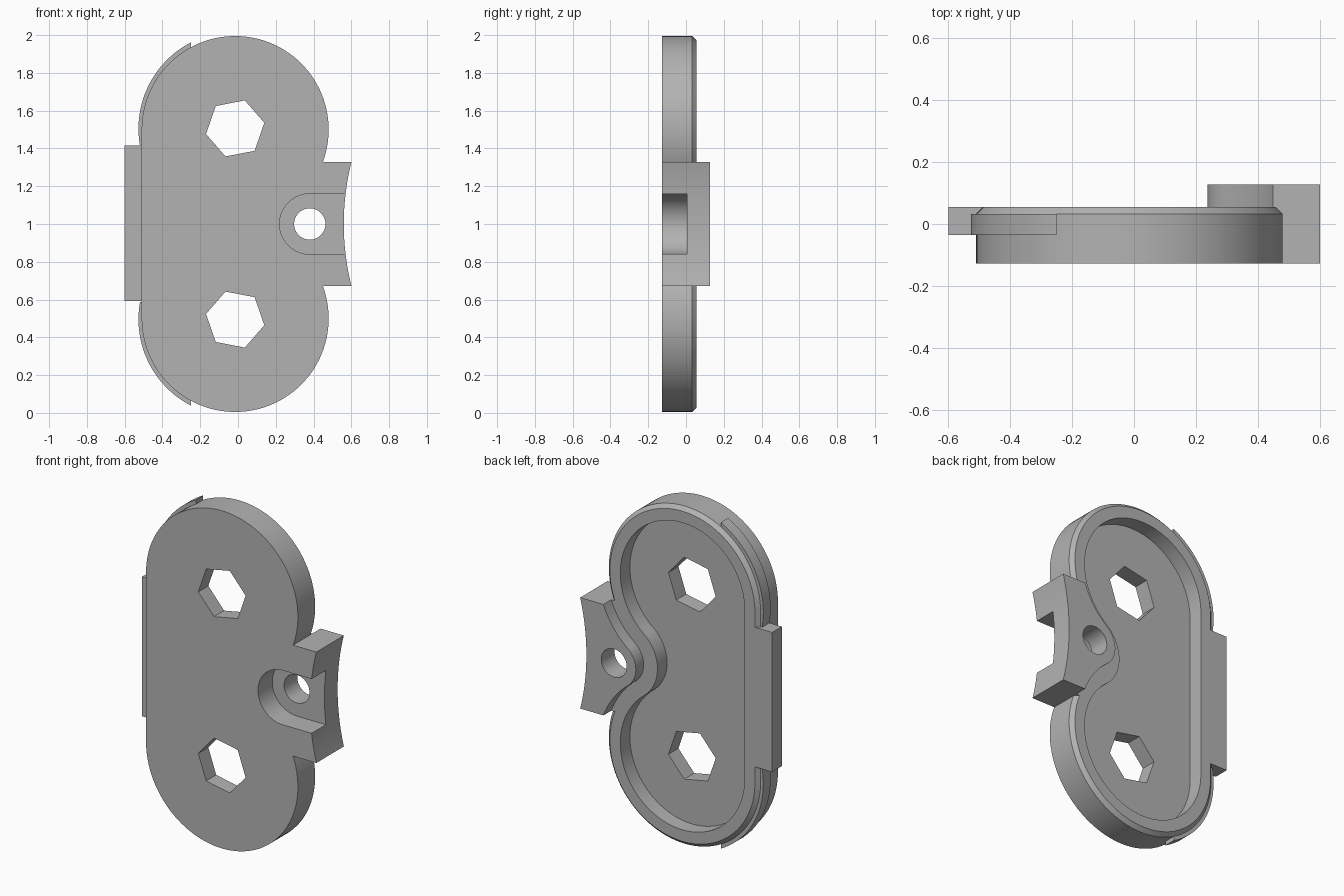
import bpy, bmesh
from math import sin, cos, asin, atan2, hypot, pi, radians, sqrt

if "Cube" in bpy.data.objects:
    bpy.data.objects.remove(bpy.data.objects["Cube"])

grey = bpy.data.materials.new("plain grey")
grey.use_nodes = True
grey.diffuse_color = (0.45, 0.45, 0.45, 1)
grey.node_tree.nodes["Principled BSDF"].inputs["Base Color"].default_value = (0.45, 0.45, 0.45, 1)

# Main layout: two round ends and a screw boss that touches both
CX, LOW, HIGH, R = -0.015, 0.5, 1.5, 0.495
BX, BZ = 0.38, 1.0
FRONT, BACK, RIM, FLOOR = -0.128, 0.128, 0.055, -0.035
REACH = hypot(BX - CX, BZ - LOW)
TOUCH = atan2(BZ - LOW, BX - CX)


def arc(cx, cz, r, start, end, n=48):
    return [(cx + r * cos(start + (end - start) * i / n),
             cz + r * sin(start + (end - start) * i / n)) for i in range(n + 1)]


def boss_arc(d):
    return arc(BX, BZ, REACH - R + d, pi + TOUCH, pi - TOUCH, 40)[1:-1]


def outline(d):
    """Plate outline moved inward by d."""
    return (arc(CX, LOW, R - d, pi, 2 * pi + TOUCH, 72) + boss_arc(d)
            + arc(CX, HIGH, R - d, -TOUCH, pi, 72))


def lug_outline(d):
    """Side lug: follows the plate inside, ends in a hollow arc outside."""
    half, r = 0.327, R - d
    a = asin((half - (HIGH - BZ)) / r)
    big = 1.34
    sweep = asin(half / big)
    mid = 0.56 + big
    return (arc(CX, LOW, r, -a, TOUCH, 16) + boss_arc(d)
            + arc(CX, HIGH, r, -TOUCH, a, 16)
            + arc(mid, BZ, big, pi - sweep, pi + sweep, 24))


def loft(name, layers):
    """Solid through (outline, y) layers with equal point counts."""
    bm = bmesh.new()
    rings = [[bm.verts.new((x, y, z)) for x, z in pts] for pts, y in layers]
    n = len(rings[0])
    for lo, hi in zip(rings, rings[1:]):
        for i in range(n):
            j = (i + 1) % n
            bm.faces.new((lo[i], lo[j], hi[j], hi[i]))
    bm.faces.new(rings[0][::-1])
    bm.faces.new(rings[-1])
    bmesh.ops.recalc_face_normals(bm, faces=bm.faces)
    mesh = bpy.data.meshes.new(name)
    bm.to_mesh(mesh)
    bm.free()
    mesh.materials.append(grey)
    obj = bpy.data.objects.new(name, mesh)
    bpy.context.collection.objects.link(obj)
    return obj


def prism(name, pts, y0, y1):
    return loft(name, [(pts, y0), (pts, y1)])


def combine(target, other, operation):
    mod = target.modifiers.new(operation.lower(), 'BOOLEAN')
    mod.operation, mod.solver, mod.object = operation, 'EXACT', other
    bpy.context.view_layer.objects.active = target
    bpy.ops.object.modifier_apply(modifier=mod.name)
    bpy.data.objects.remove(other)


# Tray plate with chamfered rim and sunken floor
plate = loft("tray_plate", [(outline(0), FRONT), (outline(0), 0.033), (outline(0.022), RIM),
                            (outline(0.09), RIM), (outline(0.09), FLOOR)])

# Lug with raised boss
lug = loft("lug", [(lug_outline(0.03), FRONT), (lug_outline(0.03), RIM),
                   (lug_outline(0), RIM), (lug_outline(0), BACK)])
combine(plate, lug, 'UNION')

# Front pocket and screw hole in the lug
pocket = arc(BX, BZ, 0.16, pi / 2, 3 * pi / 2) + [(0.8, BZ - 0.16), (0.8, BZ + 0.16)]
combine(plate, prism("pocket_cutter", pocket, -0.3, 0.005), 'DIFFERENCE')
combine(plate, prism("screw_cutter", arc(BX, BZ, 0.083, 0, 2 * pi)[:-1], -0.3, 0.3), 'DIFFERENCE')

# Hexagonal windows, mirrored top and bottom
for cz, turn in ((HIGH + 0.006, 11), (LOW - 0.006, -11)):
    t = radians(turn)
    hexagon = arc(CX, cz, 0.157, t, t + 2 * pi, 6)[:-1]
    combine(plate, prism("hex_cutter", hexagon, -0.3, 0.3), 'DIFFERENCE')

# Side tab
tab = [(-0.6, 0.592), (-0.475, 0.592), (-0.475, 1.415), (-0.6, 1.415)]
prism("side_tab", tab, FLOOR, RIM)

# Thin snap lips around the side of each round end
for name, cz, s in (("upper_lip", HIGH, 1), ("lower_lip", LOW, -1)):
    def lip_edge(r):
        end = atan2(sqrt(r * r - 0.237 ** 2), -0.237)
        return [(x, cz + s * (z + 0.005)) for x, z in arc(-0.013, 0, r, end, pi + 0.18)]
    prism(name, lip_edge(0.514) + lip_edge(0.485)[::-1], FLOOR, 0.033)

# Smooth the round walls, keep the edges crisp
for obj in bpy.context.collection.objects:
    if obj.type == 'MESH':
        bpy.ops.object.select_all(action='DESELECT')
        obj.select_set(True)
        bpy.context.view_layer.objects.active = obj
        bpy.ops.object.shade_smooth_by_angle(angle=radians(25))
